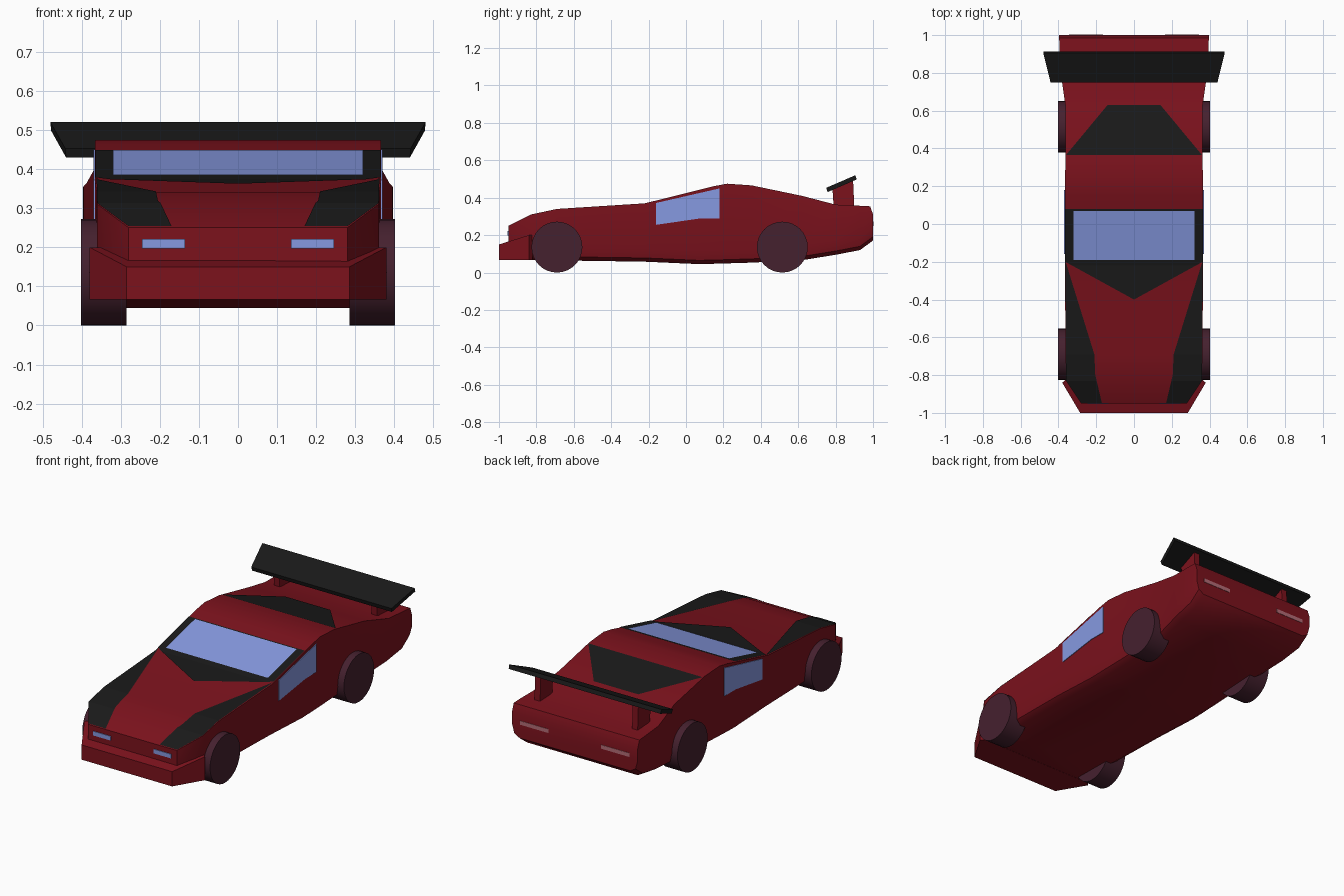
import bpy, bmesh, math
from mathutils import Vector

if "Cube" in bpy.data.objects:
    bpy.data.objects.remove(bpy.data.objects["Cube"])


def material(name, rgb):
    m = bpy.data.materials.new(name)
    m.diffuse_color = (*rgb, 1)
    m.use_nodes = True
    m.node_tree.nodes["Principled BSDF"].inputs["Base Color"].default_value = m.diffuse_color
    return m


RED = material("red paint", (0.2, 0.006, 0.012))
BLACK = material("black trim", (0.01, 0.01, 0.01))
GLASS = material("blue glass", (0.24, 0.32, 0.75))
TYRE = material("dark tyre", (0.06, 0.015, 0.028))
LAMP = material("tail lamp", (0.45, 0.15, 0.18))


def finish(bm, name, mat, mirror=False, smooth=None, closed=True):
    if closed:
        bmesh.ops.recalc_face_normals(bm, faces=bm.faces)
    me = bpy.data.meshes.new(name)
    bm.to_mesh(me)
    bm.free()
    me.materials.append(mat)
    ob = bpy.data.objects.new(name, me)
    bpy.context.collection.objects.link(ob)
    if mirror:
        ob.modifiers.new("mirror", 'MIRROR')
    if smooth:
        bpy.ops.object.select_all(action='DESELECT')
        ob.select_set(True)
        bpy.context.view_layer.objects.active = ob
        bpy.ops.object.shade_smooth_by_angle(angle=math.radians(smooth))
    return ob


def loft(name, rings, mat, **kw):
    """Skin a list of equal-length rings and cap both ends."""
    bm = bmesh.new()
    rows = [[bm.verts.new(p) for p in r] for r in rings]
    n = len(rows[0])
    for a, b in zip(rows, rows[1:]):
        for i in range(n):
            j = (i + 1) % n
            bm.faces.new((a[i], a[j], b[j], b[i]))
    bm.faces.new(rows[0])
    bm.faces.new(rows[-1])
    return finish(bm, name, mat, **kw)


def prism(name, pts, offset, mat, **kw):
    off = Vector(offset)
    return loft(name, [pts, [Vector(p) + off for p in pts]], mat, **kw)


# Body stations: y, bottom z, top z, half width
STATIONS = [(-0.95, 0.068, 0.25, 0.28), (-0.83, 0.067, 0.31, 0.36),
            (-0.69, 0.065, 0.34, 0.362), (-0.22, 0.058, 0.37, 0.366),
            (0.07, 0.045, 0.442, 0.366), (0.15, 0.047, 0.462, 0.366),
            (0.22, 0.049, 0.475, 0.365), (0.35, 0.053, 0.466, 0.363),
            (0.62, 0.066, 0.41, 0.362), (0.80, 0.095, 0.363, 0.388),
            (0.93, 0.12, 0.357, 0.395), (0.985, 0.16, 0.354, 0.396),
            (1.0, 0.172, 0.31, 0.396)]


def body_ring(y, zb, zt, w):
    half = [(w * 0.88, zb), (w * 0.965, zb + 0.02), (w, zb + 0.07), (w, zt)]
    return ([(x, y, z) for x, z in half] +
            [(-x, y, z) for x, z in reversed(half)])


loft("car_body", [body_ring(*s) for s in STATIONS], RED, smooth=40)

# Front bumper, rising towards the wheels
outline = [(-0.285, -1, 0.15), (0.285, -1, 0.15), (0.38, -0.84, 0.2),
           (0.355, -0.82, 0.2), (-0.355, -0.82, 0.2), (-0.38, -0.84, 0.2)]
loft("front_bumper", [[(x, y, 0.066) for x, y, z in outline], outline], RED)


def top_z(y):
    for a, b in zip(STATIONS, STATIONS[1:]):
        if y <= b[0] + 1e-6:
            return a[2] + (b[2] - a[2]) * (y - a[0]) / (b[0] - a[0])
    return STATIONS[-1][2]


def top_panel(name, pts, mat, lift, mirror=False):
    """Flat outline cut at the stations and laid on the upper surface."""
    bm = bmesh.new()
    bm.faces.new([bm.verts.new((x, y, 0)) for x, y in pts])
    for s in STATIONS[1:-1]:
        bmesh.ops.bisect_plane(bm, geom=bm.verts[:] + bm.edges[:] + bm.faces[:],
                               dist=1e-5, plane_co=(0, s[0], 0), plane_no=(0, 1, 0))
    for v in bm.verts:
        v.co.z = top_z(v.co.y) + lift
    bm.normal_update()
    for f in bm.faces:
        if f.normal.z < 0:
            f.normal_flip()
    finish(bm, name, mat, mirror=mirror, closed=False)


# Black trim and windscreen on the upper surface
top_panel("bonnet_stripe", [(0.17, -0.948), (0.28, -0.948), (0.36, -0.83), (0.362, -0.2),
                            (0.21, -0.69), (0.205, -0.8)], BLACK, 0.003, mirror=True)
top_panel("windscreen_surround", [(-0.364, 0.08), (-0.364, -0.2), (0, -0.4),
                                  (0.364, -0.2), (0.364, 0.08)], BLACK, 0.004)
top_panel("windscreen", [(-0.32, 0.07), (-0.32, -0.19), (0.32, -0.19), (0.32, 0.07)],
          GLASS, 0.007)
top_panel("rear_deck_panel", [(-0.36, 0.365), (0.36, 0.365), (0.14, 0.63), (-0.14, 0.63)],
          BLACK, 0.003)

# Side windows
prism("side_windows", [(0.36, y, z) for y, z in
      [(-0.16, 0.255), (0.08, 0.29), (0.18, 0.29), (0.18, 0.45), (-0.16, 0.372)]],
      (0.01, 0, 0), GLASS, mirror=True)


def lamp(name, x0, x1, z0, z1, y, dy, mat):
    prism(name, [(x0, y, z0), (x1, y, z0), (x1, y, z1), (x0, y, z1)],
          (0, dy, 0), mat, mirror=True)


lamp("headlights", 0.135, 0.245, 0.197, 0.221, -0.945, -0.009, GLASS)
lamp("tail_lights", 0.165, 0.345, 0.25, 0.272, 0.995, 0.007, LAMP)

# Rear wing, wider at its trailing edge
wing = [(0.75, 0.453, 0.442), (0.905, 0.52, 0.48), (0.913, 0.498, 0.478), (0.757, 0.43, 0.44)]
loft("rear_wing", [[(s * x, y, z) for y, z, x in wing] for s in (-1, 1)], BLACK)
prism("wing_supports", [(0.29, y, z) for y, z in
      [(0.79, 0.345), (0.9, 0.345), (0.893, 0.5), (0.783, 0.45)]],
      (0.035, 0, 0), RED, mirror=True)

# Wheels
for name, y in (("front_wheels", -0.69), ("rear_wheels", 0.515)):
    circle = [(0.285, y + 0.136 * math.cos(i * math.tau / 32),
               0.136 + 0.136 * math.sin(i * math.tau / 32)) for i in range(32)]
    prism(name, circle, (0.117, 0, 0), TYRE, mirror=True, smooth=30)
